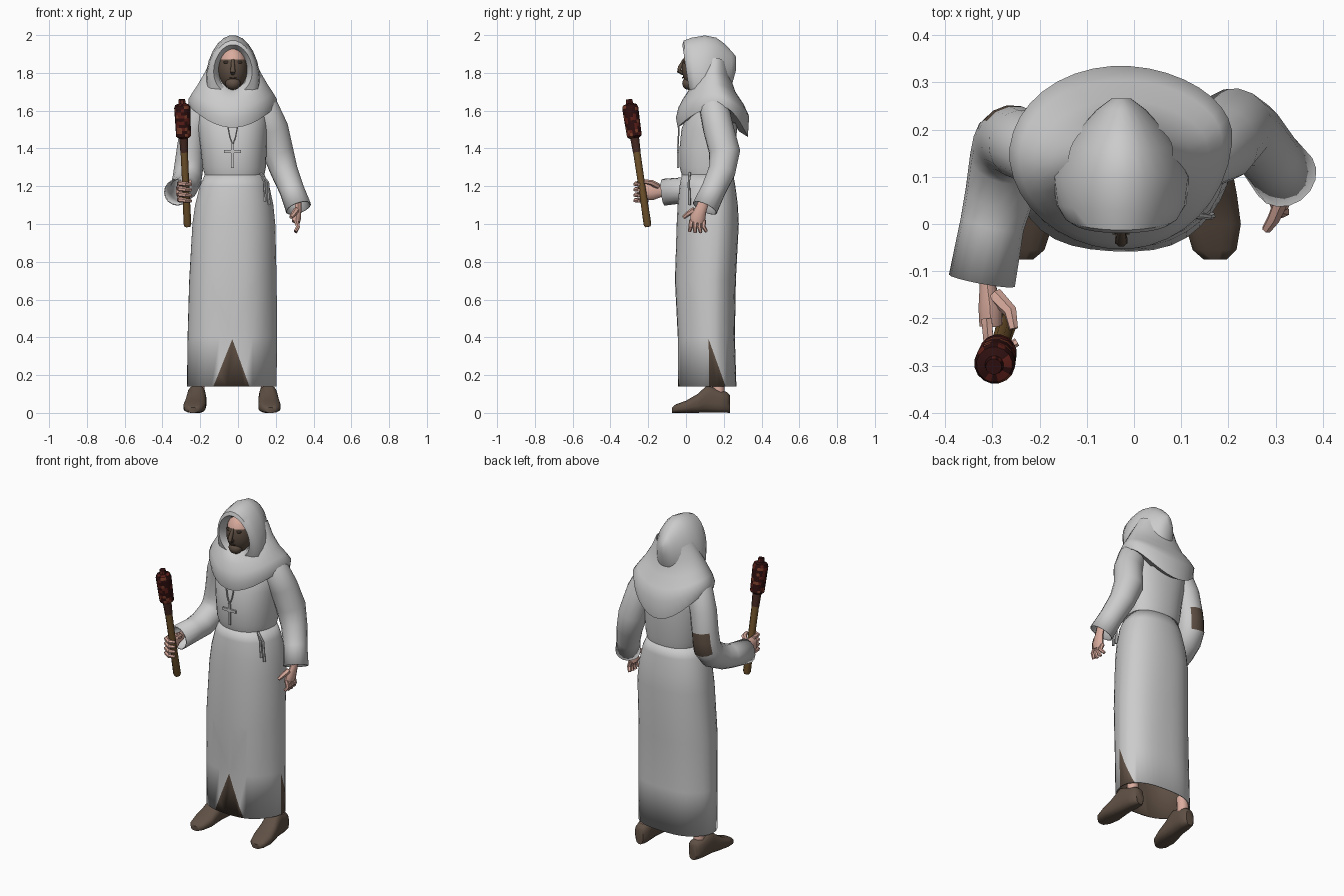
import bpy, bmesh, math, random
from mathutils import Vector

random.seed(4)
if "Cube" in bpy.data.objects:
    bpy.data.objects.remove(bpy.data.objects["Cube"])
parts = []


def material(name, r, g, b):
    m = bpy.data.materials.new(name)
    m.use_nodes = True
    m.diffuse_color = (r, g, b, 1)
    m.node_tree.nodes["Principled BSDF"].inputs["Base Color"].default_value = (r, g, b, 1)
    return m


ROBE = material("pale_cloth", .6, .6, .6)
BROWN = material("brown_leather", .115, .08, .058)
SKIN = material("skin", .7, .41, .34)
WOOD = material("wood", .16, .085, .025)
DARKWOOD = material("burnt_wood", .06, .022, .016)
CHAR = material("charred_red", .028, .005, .005)
RED = material("dark_red", .11, .014, .01)
EMBER = material("ember", .2, .05, .025)
METAL = material("cross_metal", .55, .55, .55)
SHADE = material("dark_brown", .05, .034, .025)


def finish(name, bm, mats):
    bmesh.ops.recalc_face_normals(bm, faces=bm.faces)
    me = bpy.data.meshes.new(name)
    bm.to_mesh(me)
    bm.free()
    for m in mats:
        me.materials.append(m)
    ob = bpy.data.objects.new(name, me)
    bpy.context.collection.objects.link(ob)
    parts.append(ob)
    return ob


def loft(rings, caps=(True, True)):
    """Skin a list of equal closed rings."""
    bm = bmesh.new()
    vs = [[bm.verts.new(p) for p in ring] for ring in rings]
    n = len(vs[0])
    for a, b in zip(vs, vs[1:]):
        for i in range(n):
            j = (i + 1) % n
            bm.faces.new((a[i], a[j], b[j], b[i]))
    if caps[0]:
        bm.faces.new(vs[0])
    if caps[1]:
        bm.faces.new(vs[-1])
    bmesh.ops.recalc_face_normals(bm, faces=bm.faces)
    return bm


def circle(n, p=2.0):
    """Unit superellipse points."""
    for i in range(n):
        a = math.tau * (i + .5) / n
        c, s = math.cos(a), math.sin(a)
        yield (math.copysign(abs(c) ** (2 / p), c), math.copysign(abs(s) ** (2 / p), s), a)


def level(cx, hx, y0, y1, z, front=0, back=0, fold=0, p=2.2):
    """Horizontal ring, widest behind its middle, whose front and back can droop."""
    out = []
    for c, s, a in circle(36, p):
        k = 1 + fold * math.cos(6 * a + .6)
        mid = y0 + (y1 - y0) * (.57 + .05 * c)
        y = mid + s * k * (mid - y0 if s < 0 else y1 - mid)
        drop = front * max(0, -s) ** 2 + back * max(0, s) ** 2
        out.append(Vector((cx + hx * c * k, y, z - drop)))
    return out


def tube(pts, n=8, caps=(True, True), flat=1.0):
    """Tube through (x, y, z, radius) points."""
    pos = [Vector(p[:3]) for p in pts]
    u = Vector((1, .01, .02))
    rings = []
    for i, p in enumerate(pos):
        t = (pos[min(i + 1, len(pos) - 1)] - pos[max(i - 1, 0)]).normalized()
        if abs(u.dot(t)) > .95:
            u = Vector((0, 1, .1))
        u = (u - t * u.dot(t)).normalized()
        v = t.cross(u)
        rings.append([p + (u * c * flat + v * s) * pts[i][3] for c, s, a in circle(n)])
    return loft(rings, caps)


def ball(name, mats, pos, size, segs=12):
    bm = bmesh.new()
    bmesh.ops.create_uvsphere(bm, u_segments=segs, v_segments=segs, radius=1)
    bmesh.ops.scale(bm, vec=size, verts=bm.verts)
    bmesh.ops.translate(bm, vec=pos, verts=bm.verts)
    return finish(name, bm, mats)


def box(name, mat, pos, size):
    bm = bmesh.new()
    bmesh.ops.create_cube(bm, size=1)
    bmesh.ops.scale(bm, vec=size, verts=bm.verts)
    bmesh.ops.translate(bm, vec=pos, verts=bm.verts)
    return finish(name, bm, [mat])


def thicken(ob, lining=0):
    mod = ob.modifiers.new("thickness", "SOLIDIFY")
    mod.thickness, mod.offset, mod.material_offset = .006, -1, lining
    return ob


def cut_slit(bm, axis, sign, apex, left, right, top=.39, bottom=.14):
    """Cut a triangular tear into one side of the skirt and paint it."""
    for end in (left, right):
        faces = [f for f in bm.faces if f.normal[1 - axis] * sign > .3 and f.calc_center_median().z < .75]
        geom = faces + list({e for f in faces for e in f.edges}) + list({v for f in faces for v in f.verts})
        co, no = Vector((0, 0, top)), Vector((0, 0, end - apex))
        co[axis], no[axis] = apex, top - bottom
        bmesh.ops.bisect_plane(bm, geom=geom, plane_co=co, plane_no=no)
    bm.normal_update()
    for f in bm.faces:
        c = f.calc_center_median()
        k = (top - c.z) / (top - bottom)
        if f.normal[1 - axis] * sign > .3 and k > 0:
            if apex + (left - apex) * k < c[axis] < apex + (right - apex) * k:
                f.material_index = 1


# Skirt with brown lining and two tears
skirt = loft([level(-.018, .157, -.022, .25, 1.265), level(-.018, .185, -.035, .262, 1.2),
              level(-.02, .208, -.045, .275, 1.1), level(-.022, .22, -.05, .28, 1.0),
              level(-.027, .23, -.06, .265, .7, fold=.01), level(-.03, .235, -.045, .26, .4, fold=.012),
              level(-.033, .235, -.045, .268, .14, fold=.012)], (False, False))
cut_slit(skirt, 0, -1, -.03, -.13, .06)
cut_slit(skirt, 1, 1, .12, .122, .21)
thicken(finish("robe_skirt", skirt, [ROBE, BROWN]), 1)

# Torso gathered at the waist, with cord tails
finish("robe_torso", loft([level(-.018, .157, -.022, .25, 1.255), level(-.02, .168, -.034, .258, 1.3),
                           level(-.023, .175, -.035, .265, 1.4), level(-.027, .185, -.025, .27, 1.5),
                           level(-.03, .19, .02, .26, 1.62), level(-.03, .12, .05, .22, 1.68)]), [ROBE])
for i, (x, z) in enumerate(((.145, 1.12), (.165, 1.1))):
    finish(f"belt_tail_{i}", tube([(.12, .02, 1.27, .007), (x - .005, .015, 1.22, .006),
                                   (x, .018, z, .008)], 6), [ROBE])

# Shoulder cape with drooping front and back
finish("cape", loft([level(-.028, .11, .04, .225, 1.88, .17, .04, p=2),
                     level(-.028, .147, .006, .235, 1.805, .11, .03, p=2),
                     level(-.028, .185, -.018, .262, 1.74, .08, .04, p=2),
                     level(-.028, .215, -.042, .305, 1.695, .08, .06, p=2),
                     level(-.028, .236, -.054, .335, 1.66, .1, .09, p=1.95),
                     level(-.028, .23, -.045, .328, 1.622, .112, .162, p=1.95),
                     level(-.028, .195, -.012, .28, 1.635, .105, .145)], (False, True)), [ROBE])

# Hood, skinned from its inner rim to the back point
rows = [(.07, .07, 1.72, 1.91, .1), (.02, .086, 1.71, 1.935, .15), (.0, .102, 1.69, 1.95, .15),
        (.012, .12, 1.64, 1.972, .15), (.04, .137, 1.58, 1.988, .05), (.1, .144, 1.56, 2.0, 0),
        (.16, .118, 1.6, 1.988, 0), (.205, .086, 1.66, 1.955, 0), (.242, .052, 1.73, 1.915, 0),
        (.266, .02, 1.82, 1.885, 0)]
hood = []
for y, hw, lo, hi, lean in rows:
    mid, hh = (lo + hi) / 2, (hi - lo) / 2
    hood.append([Vector((-.027 + hw * c * (1 - .1 * s), y - lean * hh * s, mid + hh * s))
                 for c, s, a in circle(24)])
finish("hood", loft(hood, (False, True)), [ROBE])

# Head: pale forehead, brown face
head = ball("head", [SKIN, BROWN], (-.027, .07, 1.825), (.078, .092, .118), 24)
for f in head.data.polygons:
    f.material_index = int(f.center.z < 1.875)
finish("neck", tube([(-.027, .11, 1.6, .055), (-.027, .09, 1.78, .055)], 12), [SKIN])
finish("nose", tube([(-.027, -.01, 1.87, .008), (-.027, -.032, 1.83, .012), (-.027, -.036, 1.81, .014),
                     (-.027, -.015, 1.798, .012)], 8), [BROWN])
ball("chin", [BROWN], (-.027, .015, 1.745), (.04, .035, .035))
box("mouth", SHADE, (-.027, -.018, 1.775), (.036, .008, .007))
for side in (-1, 1):
    ball(f"eye_{side}", [SHADE], (-.027 + side * .03, -.002, 1.856), (.02, .012, .009))

# Cross on a cord
box("cross_upright", METAL, (-.028, -.042, 1.36), (.016, .01, .125))
box("cross_bar", METAL, (-.028, -.042, 1.385), (.09, .01, .016))
for side in (-1, 1):
    finish(f"cord_{side}", tube([(-.028 + side * .03, -.036, 1.54, .004), (-.028 + side * .015, -.04, 1.46, .004),
                                 (-.028, -.042, 1.42, .004)], 6), [METAL])

# Sleeves, the right one with an elbow patch
thicken(finish("left_sleeve", tube([(.11, .15, 1.66, .06), (.14, .15, 1.61, .078), (.185, .17, 1.51, .081),
                                    (.212, .205, 1.38, .083), (.245, .19, 1.28, .073), (.285, .145, 1.18, .066),
                                    (.32, .1, 1.085, .07)], 16, (True, False)), [ROBE]))
sleeve = tube([(-.165, .15, 1.66, .06), (-.195, .15, 1.61, .075), (-.235, .168, 1.5, .075), (-.252, .176, 1.39, .074),
               (-.257, .176, 1.34, .076), (-.263, .17, 1.285, .078), (-.27, .135, 1.235, .078),
               (-.285, .06, 1.195, .073), (-.3, .0, 1.18, .068), (-.322, -.12, 1.168, .071)], 16, (True, False))
for f in sleeve.faces:
    if 1.28 < f.calc_center_median().z < 1.385 and f.normal.dot(Vector((-.1, .99, 0))) > .78:
        f.material_index = 1
thicken(finish("right_sleeve", sleeve, [ROBE, BROWN]))

# Left hand hanging open
finish("left_palm", tube([(.32, .1, 1.13, .028), (.318, .08, 1.08, .03), (.312, .064, 1.04, .04),
                          (.306, .058, 1.01, .038)], 10, flat=.6), [SKIN])
for i in range(4):
    y = .026 + i * .022
    finish(f"left_finger_{i}", tube([(.306, y + .002, 1.02, .013), (.318, y, .985, .012),
                                     (.304, y + (i - 1) * .008, .952 + abs(i - 1.5) * .006, .009)], 6), [SKIN])
finish("left_thumb", tube([(.31, .045, 1.075, .016), (.296, .012, 1.055, .014), (.28, -.012, 1.035, .01)], 6), [SKIN])

# Right hand gripping the torch
finish("right_palm", tube([(-.315, -.08, 1.175, .026), (-.31, -.13, 1.175, .032), (-.304, -.175, 1.175, .048),
                           (-.303, -.215, 1.172, .046)], 10, flat=.55), [SKIN])
for i in range(4):
    z = 1.128 + i * .029
    finish(f"right_finger_{i}", tube([(-.312, -.2, z, .013), (-.308, -.25, z, .013), (-.277, -.268, z - .003, .012),
                                      (-.248, -.25, z - .006, .009)], 6), [SKIN])
finish("right_thumb", tube([(-.295, -.15, 1.2, .017), (-.262, -.185, 1.22, .015), (-.255, -.222, 1.225, .01)], 6), [SKIN])


# Torch: handle, burnt collar and mottled head along one axis
def along(z, r):
    t = (z - .985) / (1.66 - .985)
    return (-.267 - .03 * t, -.202 - .1 * t, z, r)


finish("torch_handle", tube([along(.985, .016), along(1.0, .022), along(1.2, .02), along(1.39, .021)], 8), [WOOD])
finish("torch_collar", tube([along(1.38, .022), along(1.47, .026)], 8), [DARKWOOD])
profile = [(1.455, .027), (1.465, .04)] + [(1.465 + i * .0165, .04 + i * .0004) for i in range(1, 10)]
profile += [(1.63, .038), (1.637, .02), (1.66, .017)]
torch = tube([along(z, r) for z, r in profile], 16)
for f in torch.faces:
    f.material_index = random.choice((0, 0, 0, 0, 1, 1, 2))
finish("torch_head", torch, [CHAR, RED, EMBER])

# Shoes and ankles
for name, toe, heel in (("left", .172, .152), ("right", -.238, -.208)):
    rings = []
    for y, hw, h in ((-.075, .025, .028), (-.055, .047, .045), (0, .06, .065), (.06, .056, .1),
                     (.11, .05, .145), (.14, .048, .138), (.18, .046, .118), (.215, .04, .112), (.232, .024, .095)):
        cx = toe + (heel - toe) * (y + .075) / .3
        rings.append([Vector((cx + hw * c, y, h / 2 * (1 + s))) for c, s, a in circle(16, 2.8)])
    finish(f"{name}_shoe", loft(rings), [BROWN])
    finish(f"{name}_ankle", tube([(heel, .172, .07, .034), (heel, .17, .14, .033), (heel, .165, .2, .033)], 10), [SKIN])

# Smooth shading with sharp creases
bpy.ops.object.select_all(action="DESELECT")
for ob in parts:
    ob.select_set(True)
bpy.context.view_layer.objects.active = parts[0]
bpy.ops.object.shade_smooth_by_angle(angle=math.radians(45))
